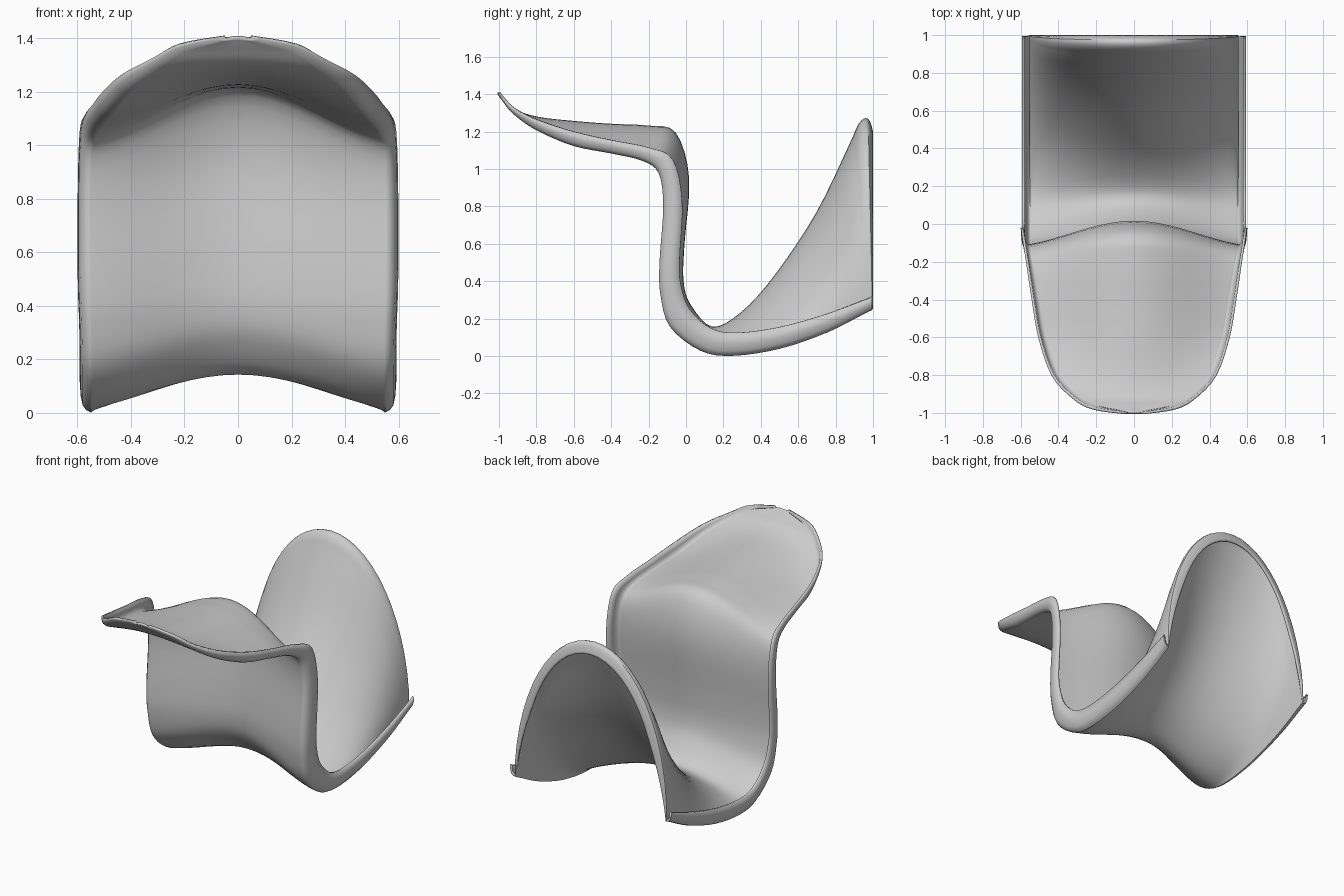
import bpy
import bmesh
from math import sin, cos, pi

cube = bpy.data.objects.get("Cube")
if cube:
    bpy.data.objects.remove(cube)

# Stations along the sheet, from the front tip to the back arch:
# half width, then (y, z) of the lower edge, the flange top and the centre line
STATIONS = [
    (.05, -1, 1.40, -1, 1.41, -1, 1.405),
    (.22, -.97, 1.36, -.975, 1.378, -.965, 1.362),
    (.32, -.92, 1.3, -.92, 1.325, -.91, 1.31),
    (.43, -.8, 1.215, -.8, 1.265, -.79, 1.272),
    (.5, -.6, 1.13, -.6, 1.2, -.6, 1.25),
    (.535, -.4, 1.09, -.4, 1.155, -.4, 1.235),
    (.565, -.23, 1.05, -.2, 1.115, -.2, 1.225),
    (.585, -.14, .98, -.07, 1.05, -.06, 1.19),
    (.592, -.115, .8, -.02, .82, .01, .95),
    (.592, -.135, .5, -.035, .5, -.015, .6),
    (.588, -.13, .33, -.025, .37, -.02, .4),
    (.585, -.08, .16, .02, .25, .02, .27),
    (.585, .08, .035, .13, .15, .14, .15),
    (.585, .25, .008, .27, .125, .3, .23),
    (.585, .5, .045, .5, .155, .48, .43),
    (.585, .75, .13, .75, .225, .7, .76),
    (.585, .94, .225, .94, .295, .88, 1.13),
    (.585, .98, .245, .98, .31, .93, 1.24),
    (.585, .993, .25, .993, .32, .97, 1.263),
    (.585, .993, .25, .993, .32, .993, 1.2),
]
COLUMNS = 14
STEPS = 4
FLANGE = [(.35, .06), (.7, .2), (.9, .5), (1, 1)]


def spline(a, b, c, d, t):
    """Smooth curve through b and c."""
    return b + .5 * t * (c - a + t * (2*a - 5*b + 4*c - d + t * (3*(b - c) + d - a)))


def station(pos):
    """Interpolated station at a fractional index."""
    last = len(STATIONS) - 1
    i = min(int(pos), last - 1)
    near = [STATIONS[max(0, min(last, i + k))] for k in (-1, 0, 1, 2)]
    return [spline(*values, pos - i) for values in zip(*near)]


def lerp(a, b, t):
    return a + (b - a) * t


def cross_section(pos):
    """Half section: arched sheet ending in an upturned flange."""
    w, ey, ez, fy, fz, cy, cz = station(pos)
    inset = min(.035, w * .3)
    blend = max(0, min(1, (pos - 12) / 4))
    lip = max(0, pos - (len(STATIONS) - 2))
    points = []
    for j in range(COLUMNS + 1):
        angle = pi / 2 * j / COLUMNS
        u = sin(angle)
        c = cos(pi / 2 * u)
        rise = lerp((c + c * c) / 2, cos(angle), blend)
        x = (w - inset) * u * (1 - .09 * lip * min(1, rise * 2))
        points.append((x, lerp(ey, cy, rise), lerp(ez, cz, rise)))
    for across, up in FLANGE:
        points.append((w - inset + inset * across, lerp(ey, fy, up), lerp(ez, fz, up)))
    return points


# Half of the sheet as one grid
bm = bmesh.new()
count = (len(STATIONS) - 1) * STEPS
rows = [[bm.verts.new(p) for p in cross_section(i / STEPS)] for i in range(count + 1)]
for near, far in zip(rows, rows[1:]):
    for j in range(len(near) - 1):
        bm.faces.new((near[j], near[j + 1], far[j + 1], far[j]))
bmesh.ops.remove_doubles(bm, verts=bm.verts, dist=.0005)
bmesh.ops.recalc_face_normals(bm, faces=bm.faces)
mesh = bpy.data.meshes.new("chair_shell")
bm.to_mesh(mesh)
bm.free()

shell = bpy.data.objects.new("chair_shell", mesh)
bpy.context.collection.objects.link(shell)

# Mirror to the other side, then give the sheet its thickness
mirror = shell.modifiers.new("mirror", 'MIRROR')
mirror.use_clip = True
thick = shell.modifiers.new("thickness", 'SOLIDIFY')
thick.thickness = .014
thick.offset = 0

bpy.context.view_layer.objects.active = shell
shell.select_set(True)
bpy.ops.object.shade_smooth_by_angle(angle=pi / 4)
